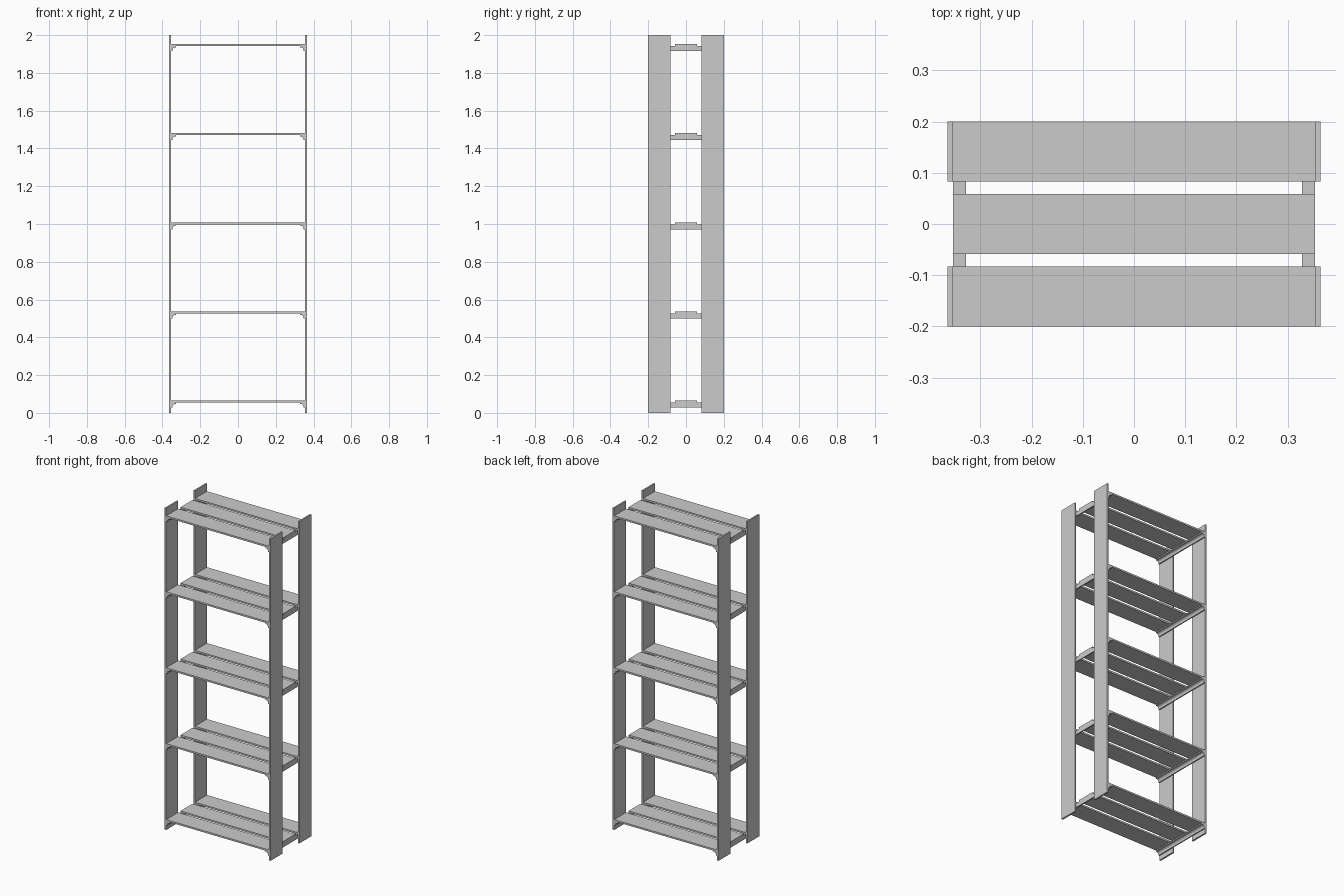
import bpy, bmesh, math

if "Cube" in bpy.data.objects:
    bpy.data.objects.remove(bpy.data.objects["Cube"])

HALF_W, DEPTH, BOARD, THICK = 0.364, 0.2, 0.117, 0.0105
INNER = HALF_W - THICK
RAIL = 0.026


def prism(name, profile, y0, y1):
    """Extrude an x/z profile from y0 to y1."""
    bm = bmesh.new()
    face = bm.faces.new([bm.verts.new((x, y0, z)) for x, z in profile])
    ext = bmesh.ops.extrude_face_region(bm, geom=[face])
    verts = [v for v in ext["geom"] if isinstance(v, bmesh.types.BMVert)]
    bmesh.ops.translate(bm, verts=verts, vec=(0, y1 - y0, 0))
    bmesh.ops.recalc_face_normals(bm, faces=bm.faces)
    mesh = bpy.data.meshes.new(name)
    bm.to_mesh(mesh)
    bm.free()
    obj = bpy.data.objects.new(name, mesh)
    bpy.context.collection.objects.link(obj)
    return obj


def board(name, x0, x1, y0, y1, z0, z1):
    return prism(name, [(x0, z0), (x1, z0), (x1, z1), (x0, z1)], y0, y1)


# Four upright boards, two on each side
for side, s in (("left", -1), ("right", 1)):
    xs = sorted((s * INNER, s * HALF_W))
    board(side + "_front_post", *xs, -DEPTH, -DEPTH + BOARD, 0, 2)
    board(side + "_back_post", *xs, DEPTH - BOARD, DEPTH, 0, 2)

# Cove moulding section: distance in from the post, distance below the slats
cove = [(0.0205 - 0.0135 * math.sin(a), 0.0205 - 0.0135 * math.cos(a))
        for a in (math.radians(d) for d in (0, 22.5, 45, 67.5, 90))]
section = [(0, 0), (RAIL, 0), (RAIL, 0.007)] + cove + [(0.007, RAIL), (0, RAIL)]

# Five shelves, each with three slats on two support rails
for i in range(5):
    top = 0.0645 + 0.472 * i
    under = top - THICK
    for part, y in (("front", -DEPTH + BOARD / 2), ("middle", 0), ("back", DEPTH - BOARD / 2)):
        board(f"shelf_{i + 1}_{part}_slat", -INNER, INNER,
              y - BOARD / 2, y + BOARD / 2, under, top)
    for side, s in (("left", -1), ("right", 1)):
        prism(f"shelf_{i + 1}_{side}_rail",
              [(s * (INNER - d), under - h) for d, h in section], -DEPTH, DEPTH)
